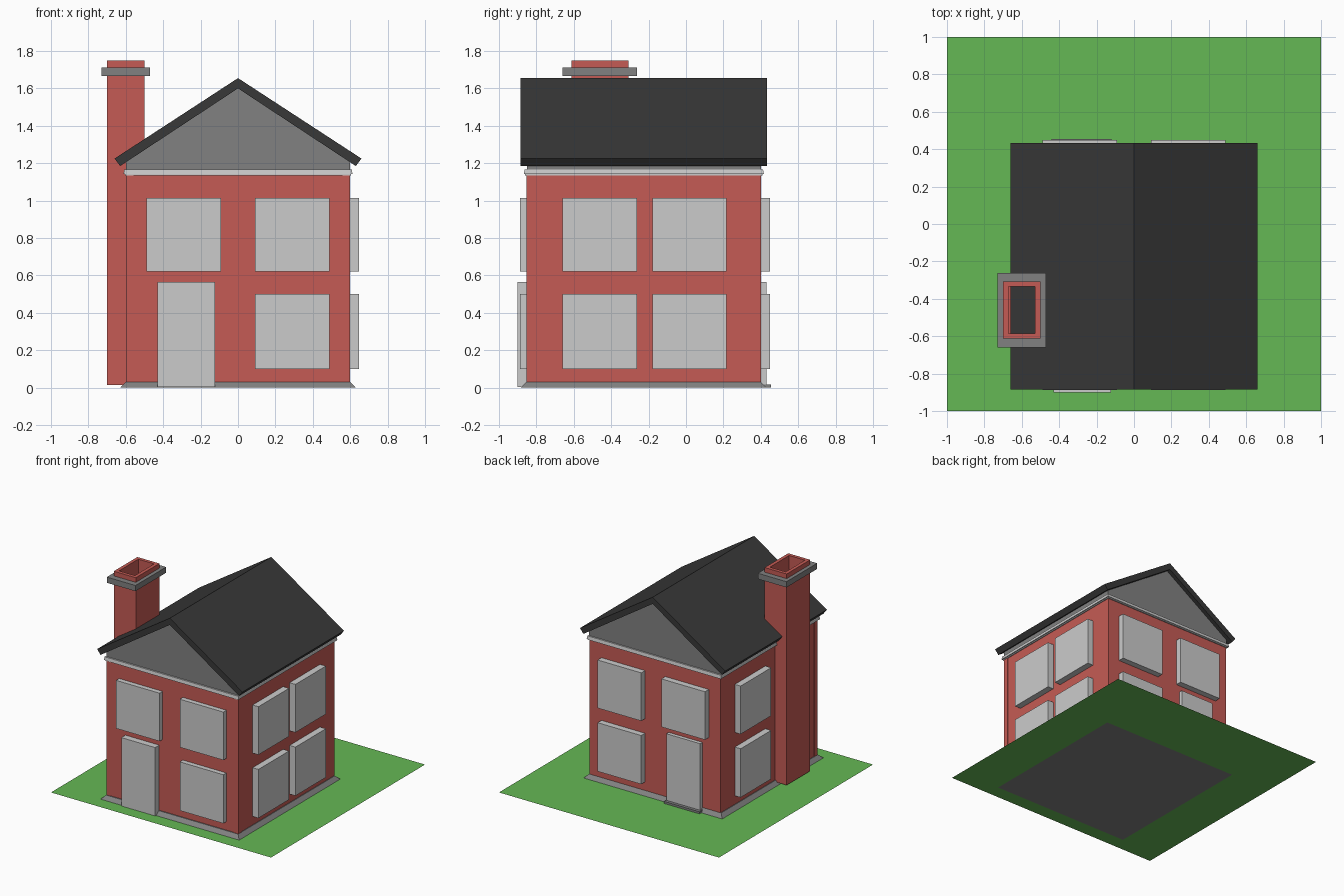
import bpy, bmesh

if "Cube" in bpy.data.objects:
    bpy.data.objects.remove(bpy.data.objects["Cube"])


def material(name, rgb):
    m = bpy.data.materials.new(name)
    m.diffuse_color = (*rgb, 1)
    m.use_nodes = True
    m.node_tree.nodes["Principled BSDF"].inputs["Base Color"].default_value = m.diffuse_color
    return m


BRICK = material("brick", (0.56, 0.105, 0.09))
SLATE = material("slate", (0.04, 0.04, 0.04))
STONE = material("stone", (0.22, 0.22, 0.22))
GRASS = material("grass", (0.13, 0.48, 0.09))


def finish(name, bm, mat=None):
    bmesh.ops.recalc_face_normals(bm, faces=bm.faces)
    me = bpy.data.meshes.new(name)
    bm.to_mesh(me)
    bm.free()
    ob = bpy.data.objects.new(name, me)
    bpy.context.collection.objects.link(ob)
    if mat:
        me.materials.append(mat)
    return ob


def box(name, x, y, z, mat=None, inset=0.0):
    """Box from axis ranges; inset narrows the top rim."""
    bm = bmesh.new()
    bmesh.ops.create_cube(bm, size=1)
    for v in bm.verts:
        top = v.co.z > 0
        i = inset if top else 0
        v.co.x = x[1] - i if v.co.x > 0 else x[0] + i
        v.co.y = y[1] - i if v.co.y > 0 else y[0] + i
        v.co.z = z[1] if top else z[0]
    return finish(name, bm, mat)


def prism(name, profile, y, mat=None):
    """Extrude an x-z outline along y."""
    bm = bmesh.new()
    face = bm.faces.new([bm.verts.new((px, y[0], pz)) for px, pz in profile])
    ext = bmesh.ops.extrude_face_region(bm, geom=[face])["geom"]
    verts = [g for g in ext if isinstance(g, bmesh.types.BMVert)]
    bmesh.ops.translate(bm, verts=verts, vec=(0, y[1] - y[0], 0))
    return finish(name, bm, mat)


def rings(name, loops, mat=None):
    """Skin a stack of rectangles (x0, x1, y0, y1, z); the last one is capped."""
    bm = bmesh.new()
    rows = [[bm.verts.new(p) for p in ((a, c, z), (b, c, z), (b, d, z), (a, d, z))]
            for a, b, c, d, z in loops]
    for r, s in zip(rows, rows[1:]):
        for i in range(4):
            j = (i + 1) % 4
            bm.faces.new((r[i], r[j], s[j], s[i]))
    return bm, rows


# lawn with an opening under the house
bm, _ = rings("lawn", [(-1, 1, -1, 1, 0), (-0.63, 0.63, -0.885, 0.43, 0)])
lawn = finish("lawn", bm, GRASS)
if lawn.data.polygons[0].normal.z < 0:
    lawn.data.flip_normals()

# sloped plinth, walls and front corner boards
box("plinth", (-0.63, 0.63), (-0.885, 0.43), (0, 0.03), STONE, 0.03)
box("walls", (-0.595, 0.595), (-0.847, 0.40), (0.03, 1.14), BRICK)
for side, x in (("left", (-0.6, -0.56)), ("right", (0.56, 0.6))):
    box("corner_board_" + side, x, (-0.852, -0.81), (0.03, 1.14), BRICK)

# cornice band
box("cornice_lower", (-0.603, 0.603), (-0.86, 0.41), (1.135, 1.142))
box("cornice", (-0.612, 0.612), (-0.867, 0.416), (1.142, 1.167), None, 0.004)

# gable body and roof shell
prism("gable", [(-0.6, 1.165), (0.6, 1.165), (0.6, 1.205), (0, 1.60), (-0.6, 1.205)],
      (-0.85, 0.40), STONE)
prism("roof", [(-0.63, 1.185), (-0.66, 1.225), (0, 1.655), (0.66, 1.225),
               (0.63, 1.185), (0, 1.60)], (-0.885, 0.433), SLATE)

# windows
LOW, HIGH = (0.10, 0.50), (0.62, 1.015)
for level, z in (("lower", LOW), ("upper", HIGH)):
    for side, s in (("left", -1), ("right", 1)):
        x = tuple(sorted((s * 0.092, s * 0.488)))
        if side == "left" and level == "lower":
            continue  # doors go here
        box(f"front_window_{level}_{side}", x, (-0.887, -0.84), z)
        box(f"back_window_{level}_{side}", x, (0.39, 0.45), z)
    for place, y in (("front", (-0.66, -0.263)), ("rear", (-0.18, 0.216))):
        box(f"right_window_{level}_{place}", (0.58, 0.648), y, z)
    box(f"left_window_{level}", (-0.648, -0.58), (-0.18, 0.216), z)

# doors and back step
box("front_door", (-0.43, -0.123), (-0.90, -0.84), (0.003, 0.565))
box("back_door", (-0.43, -0.123), (0.39, 0.43), (0.003, 0.565))
box("back_step", (-0.44, -0.12), (0.40, 0.455), (0.001, 0.018), STONE)

# hollow chimney, open at the top
X0, X1, Y0, Y1 = -0.70, -0.50, -0.613, -0.307
W = 0.028
inner = (X0 + W, X1 - W, Y0 + W, Y1 - W)
bm, rows = rings("chimney", [(X0, X1, Y0, Y1, 0.015), (X0, X1, Y0, Y1, 1.75),
                             (*inner, 1.75), (*inner, 0.05)])
bm.faces.new(rows[0])
bm.faces.new(rows[-1])
finish("chimney", bm, BRICK)

# chimney collar
O = (-0.73, -0.47, -0.66, -0.262)
H = (X0, X1, Y0, Y1)
bm, rows = rings("collar", [(*H, 1.665), (*O, 1.665), (*O, 1.712), (*H, 1.712)])
finish("chimney_collar", bm, STONE)
